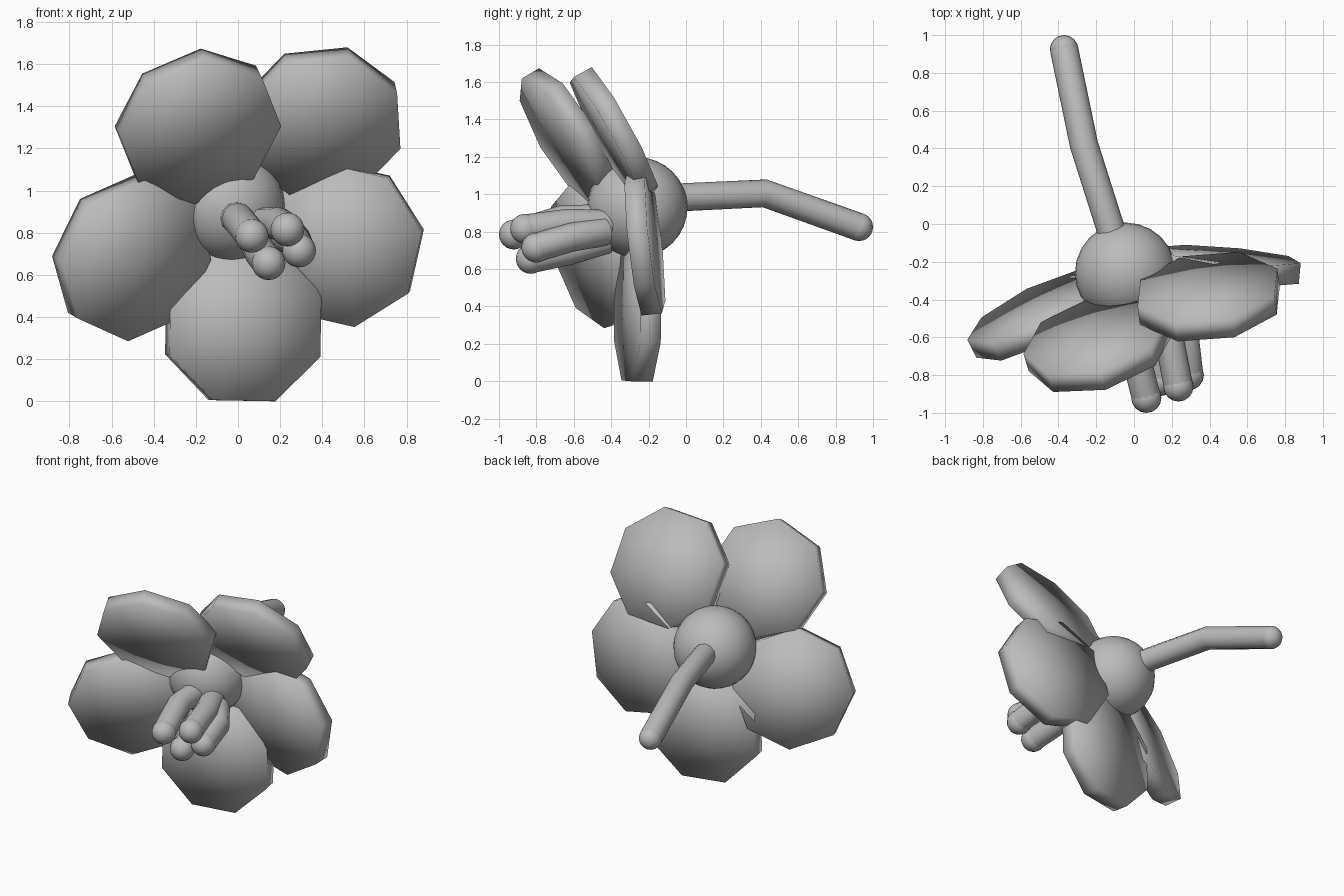
import bpy, bmesh, math
from mathutils import Vector, Matrix

cube = bpy.data.objects.get("Cube")
if cube:
    bpy.data.objects.remove(cube, do_unlink=True)

grey = bpy.data.materials.new("soft_grey")
grey.use_nodes = True
grey.diffuse_color = (0.5, 0.5, 0.5, 1)
grey.node_tree.nodes["Principled BSDF"].inputs["Base Color"].default_value = (0.5, 0.5, 0.5, 1)

HEART = Vector((-0.045, -0.26, 0.93))


def finish(name, bm):
    """Turn a bmesh into a smooth-shaded object."""
    bmesh.ops.recalc_face_normals(bm, faces=bm.faces)
    mesh = bpy.data.meshes.new(name)
    bm.to_mesh(mesh)
    bm.free()
    for poly in mesh.polygons:
        poly.use_smooth = True
    mesh.materials.append(grey)
    obj = bpy.data.objects.new(name, mesh)
    bpy.context.collection.objects.link(obj)
    return obj


def petal(name, centre, slope_x, slope_z, spin=0, radius=0.395, rim=0.055, dome=0.066):
    """Slightly domed octagonal disc whose flat edge points away from the heart."""
    centre = Vector(centre)
    normal = Vector((slope_x, -1, slope_z)).normalized()
    out = centre - HEART
    out = (out - normal * out.dot(normal)).normalized()
    side = normal.cross(out)
    frame = Matrix((out, side, normal)).transposed()
    bm = bmesh.new()
    angles = [math.radians(22.5 + spin + 45 * i) for i in range(8)]
    rings = []
    for h in (-rim, rim):
        rings.append([bm.verts.new(centre + frame @ Vector(
            (radius * math.cos(a), radius * math.sin(a), h))) for a in angles])
    back, front = [bm.verts.new(centre + normal * h) for h in (-dome, dome)]
    for i in range(8):
        j = (i + 1) % 8
        bm.faces.new((rings[0][i], rings[0][j], rings[1][j], rings[1][i]))
        bm.faces.new((rings[0][j], rings[0][i], back))
        bm.faces.new((rings[1][i], rings[1][j], front))
    return finish(name, bm)


def ball(name, centre, radius, segments=16, rings=12):
    bm = bmesh.new()
    bmesh.ops.create_uvsphere(bm, u_segments=segments, v_segments=rings, radius=radius,
                              matrix=Matrix.Translation(centre))
    return finish(name, bm)


def tube(name, points, radius, sides=12):
    """Mitred tube along a few points."""
    pts = [Vector(p) for p in points]
    bm = bmesh.new()
    rings = []
    for i, p in enumerate(pts):
        before = (p - pts[max(i - 1, 0)]).normalized()
        after = (pts[min(i + 1, len(pts) - 1)] - p).normalized()
        along = (before + after).normalized()
        side = along.cross(Vector((0, 0, 1))).normalized()
        up = side.cross(along)
        turn = [2 * math.pi * k / sides for k in range(sides)]
        rings.append([bm.verts.new(p + radius * (side * math.cos(t) + up * math.sin(t)))
                      for t in turn])
    for a, b in zip(rings, rings[1:]):
        for k in range(sides):
            n = (k + 1) % sides
            bm.faces.new((a[k], a[n], b[n], b[k]))
    return finish(name, bm)


# Round heart of the flower
ball("flower_heart", HEART, 0.268, 24, 16)

# Five petals: centre, how depth changes across x and z, then spin
petal("petal_upper_right", (-0.19, -0.635, 1.305), 0.30, -0.60)
petal("petal_upper_left", (0.395, -0.385, 1.32), 0.13, -0.55, 6)
petal("petal_left", (0.49, -0.22, 0.745), -0.09, -0.11, 7)
petal("petal_bottom", (0.025, -0.26, 0.367), 0.20, 0.0, -8)
petal("petal_right", (-0.505, -0.485, 0.68), 0.50, -0.30, -2)

# Bent stem with a rounded end
stem = [(-0.10, -0.10, 0.98), (-0.265, 0.42, 1.005), (-0.37, 0.925, 0.825)]
tube("stem", stem, 0.075)
ball("stem_tip", stem[-1], 0.075)

# Four bent stamens with rounded tips
stamens = [
    [(-0.01, -0.42, 0.87), (0.0, -0.66, 0.865), (0.065, -0.92, 0.785)],
    [(0.10, -0.42, 0.84), (0.19, -0.63, 0.845), (0.235, -0.86, 0.815)],
    [(0.15, -0.44, 0.80), (0.27, -0.61, 0.77), (0.29, -0.80, 0.715)],
    [(0.08, -0.42, 0.76), (0.11, -0.62, 0.70), (0.145, -0.83, 0.655)],
]
for i, path in enumerate(stamens):
    tube(f"stamen_{i + 1}", path, 0.077)
    ball(f"stamen_tip_{i + 1}", path[-1], 0.08)
